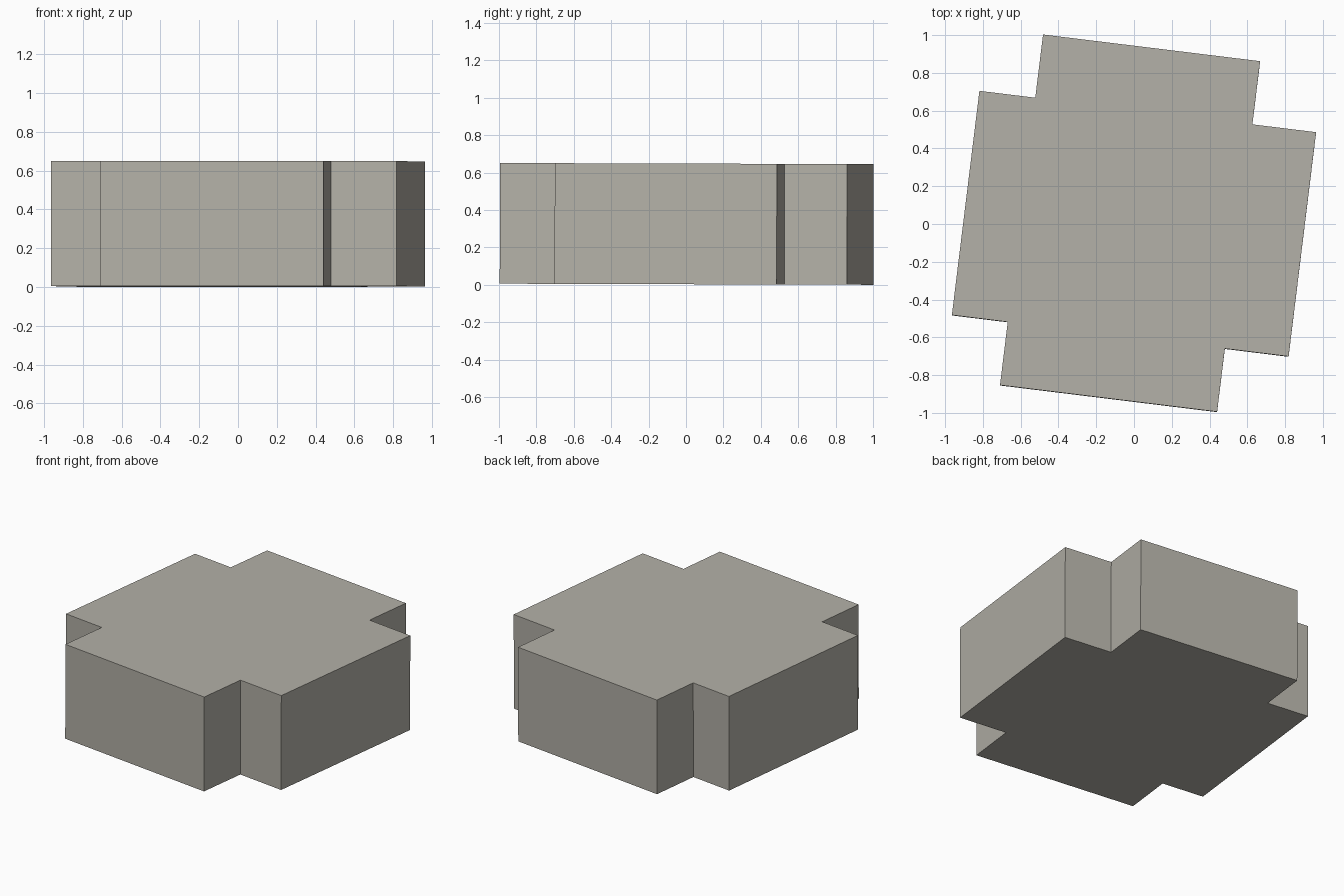
import bpy, bmesh, math
from mathutils import Matrix

if "Cube" in bpy.data.objects:
    bpy.data.objects.remove(bpy.data.objects["Cube"])

stone = bpy.data.materials.new("warm_grey")
stone.diffuse_color = (0.456, 0.440, 0.392, 1)
stone.use_nodes = True
stone.node_tree.nodes["Principled BSDF"].inputs["Base Color"].default_value = stone.diffuse_color

# Cross-shaped footprint: outer arm reach and inner corner lines
X, Y = 0.898, 0.935
L, R, N = -0.60, 0.558, 0.598
HEIGHT = 0.645
outline = [(L, Y), (L, N), (-X, N), (-X, -N), (L, -N), (L, -Y),
           (R, -Y), (R, -N), (X, -N), (X, N), (R, N), (R, Y)]

# Extrude the footprint into a solid block
bm = bmesh.new()
base = bm.faces.new([bm.verts.new((x, y, 0)) for x, y in outline])
top = bmesh.ops.extrude_face_region(bm, geom=[base])
bmesh.ops.translate(bm, vec=(0, 0, HEIGHT),
                    verts=[v for v in top["geom"] if isinstance(v, bmesh.types.BMVert)])
bmesh.ops.recalc_face_normals(bm, faces=bm.faces)

# Turn it slightly, with a tiny lean, and rest it on the ground
bm.transform(Matrix.Rotation(-0.003, 4, 'X') @ Matrix.Rotation(math.radians(-7), 4, 'Z'))
low = min(v.co.z for v in bm.verts)
bmesh.ops.translate(bm, vec=(0, 0, -low), verts=bm.verts)

mesh = bpy.data.meshes.new("cross_block")
bm.to_mesh(mesh)
bm.free()
mesh.materials.append(stone)
bpy.context.collection.objects.link(bpy.data.objects.new("cross_block", mesh))
